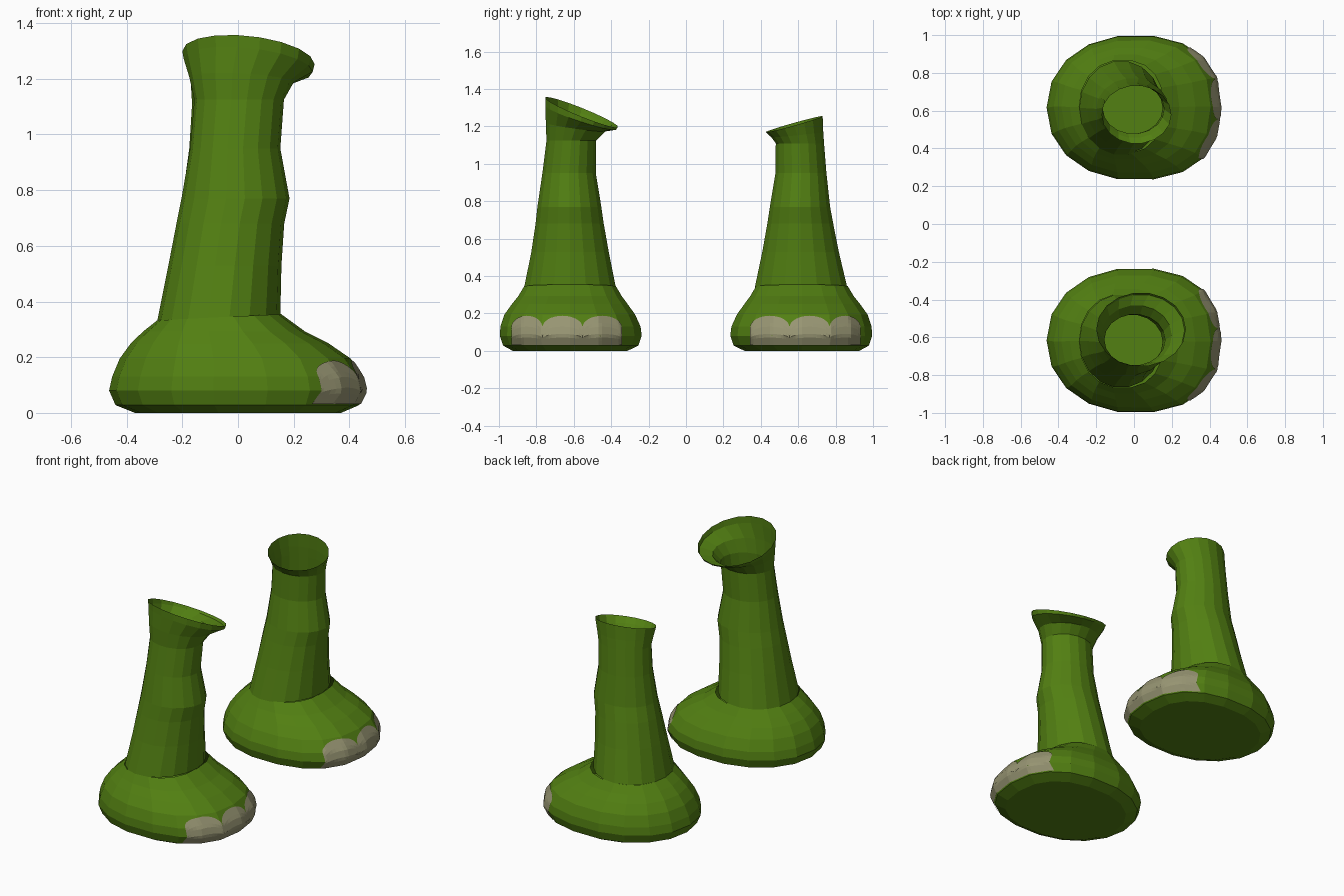
import bpy, bmesh, math
from mathutils import Vector
from mathutils.bvhtree import BVHTree

if "Cube" in bpy.data.objects:
    bpy.data.objects.remove(bpy.data.objects["Cube"])

SIDES = 18


def material(name, rgb):
    m = bpy.data.materials.new(name)
    m.diffuse_color = (*rgb, 1)
    m.use_nodes = True
    m.node_tree.nodes["Principled BSDF"].inputs["Base Color"].default_value = m.diffuse_color
    return m


GREEN = material("leaf green", (0.085, 0.215, 0.006))
NAIL = material("nail grey", (0.31, 0.30, 0.17))


def finish(name, bm, mat):
    mesh = bpy.data.meshes.new(name)
    bm.to_mesh(mesh)
    bm.free()
    mesh.materials.append(mat)
    ob = bpy.data.objects.new(name, mesh)
    bpy.context.collection.objects.link(ob)
    return ob


def spow(v, e):
    return math.copysign(abs(v) ** e, v)


def loft(rings, side, front_pow=2.0, back_pow=2.0, close_bottom=False):
    """Ring: x min, x max, outer y, inner y (distance from middle), z, x slope, inward slope."""
    bm = bmesh.new()
    loops = []
    for x0, x1, yo, yi, z, sx, sy in rings:
        cx, cy, rx, ry = (x0 + x1) / 2, (yo + yi) / 2, (x1 - x0) / 2, (yo - yi) / 2
        loop = []
        for i in range(SIDES):
            a = 2 * math.pi * i / SIDES
            c, s = math.cos(a), math.sin(a)
            e = 2 / (front_pow if c > 0 else back_pow)
            x, y = cx + rx * spow(c, e), cy + ry * spow(s, e)
            loop.append(bm.verts.new((x, side * y, z + sx * x + sy * (y - yo))))
        loops.append(loop)
    for a, b in zip(loops, loops[1:]):
        for i in range(SIDES):
            j = (i + 1) % SIDES
            bm.faces.new((a[i], a[j], b[j], b[i]))
    if close_bottom:
        bm.faces.new(loops[0][::-1])
    if side < 0:
        bmesh.ops.reverse_faces(bm, faces=bm.faces[:])
    bm.normal_update()
    return bm


# Wide rounded foot, open at the top where the shaft starts
FOOT = [
    (-0.37, 0.37, 0.93, 0.31, 0.000, 0, 0),
    (-0.44, 0.435, 0.982, 0.25, 0.028, 0, 0),
    (-0.463, 0.461, 1.00, 0.232, 0.08, 0, 0),
    (-0.452, 0.448, 0.997, 0.238, 0.13, 0, 0),
    (-0.425, 0.405, 0.975, 0.268, 0.195, 0, 0),
    (-0.385, 0.325, 0.935, 0.308, 0.25, 0, 0),
    (-0.34, 0.24, 0.90, 0.34, 0.293, 0, 0),
    (-0.29, 0.155, 0.868, 0.372, 0.347, 0.05, 0),
]

# Shaft rings, lower part and flared, slanted mouth for each leg
LEG_FRONT = [
    (-0.29, 0.152, 0.868, 0.372, 0.345, 0.05, 0),
    (-0.25, 0.156, 0.83, 0.41, 0.53, 0, 0),
    (-0.221, 0.166, 0.807, 0.437, 0.68, 0, 0),
    (-0.203, 0.185, 0.797, 0.45, 0.77, 0, 0),
    (-0.172, 0.152, 0.77, 0.48, 0.95, 0, 0),
    (-0.157, 0.165, 0.748, 0.478, 1.125, 0, 0),
    (-0.175, 0.20, 0.752, 0.43, 1.22, -0.05, 0.14),
    (-0.195, 0.268, 0.754, 0.372, 1.315, -0.1, 0.33),
    (-0.20, 0.275, 0.754, 0.362, 1.358, -0.1, 0.40),
]
LEG_BACK = [
    (-0.29, 0.152, 0.865, 0.365, 0.345, 0.05, 0),
    (-0.25, 0.156, 0.82, 0.405, 0.53, 0, 0),
    (-0.22, 0.166, 0.79, 0.432, 0.68, 0, 0),
    (-0.20, 0.183, 0.773, 0.446, 0.77, 0, 0),
    (-0.175, 0.152, 0.753, 0.476, 0.95, 0, 0),
    (-0.165, 0.16, 0.74, 0.478, 1.11, 0, 0),
    (-0.168, 0.175, 0.736, 0.455, 1.17, -0.02, 0.1),
    (-0.172, 0.198, 0.733, 0.425, 1.256, -0.04, 0.28),
]

NAILS = [(0.848, 0.082), (0.66, 0.106), (0.45, 0.104)]  # centre, half width


def toenails(name, foot_bm, side):
    """Three round-topped thin plates lying on the toe surface."""
    tree = BVHTree.FromBMesh(foot_bm)
    bm = bmesh.new()
    cols, rows = 16, 8
    for c, w in NAILS:
        grid = []
        for i in range(cols + 1):
            t = -math.cos(math.pi * i / cols)
            y = c + w * t
            top = 0.125 + 0.062 * math.sqrt(max(0, 1 - t * t))
            col = []
            for j in range(rows + 1):
                z = 0.033 + (top - 0.033) * j / rows
                hit = tree.ray_cast(Vector((2, side * y, z)), Vector((-1, 0, 0)))[0]
                out = (hit - Vector((0, side * 0.615, 0.1))).normalized()
                col.append(bm.verts.new(hit + out * 0.005))
            grid.append(col)
        for a, b in zip(grid, grid[1:]):
            for j in range(rows):
                f = (a[j], b[j], b[j + 1], a[j + 1])
                bm.faces.new(f if side > 0 else f[::-1])
    finish(name, bm, NAIL)


for label, side, leg in (("front", -1, LEG_FRONT), ("back", 1, LEG_BACK)):
    foot = loft(FOOT, side, 2.4, 2.1, close_bottom=True)
    toenails(label + "_toenails", foot, side)
    finish(label + "_foot", foot, GREEN)
    finish(label + "_leg_shaft", loft(leg, side), GREEN)
